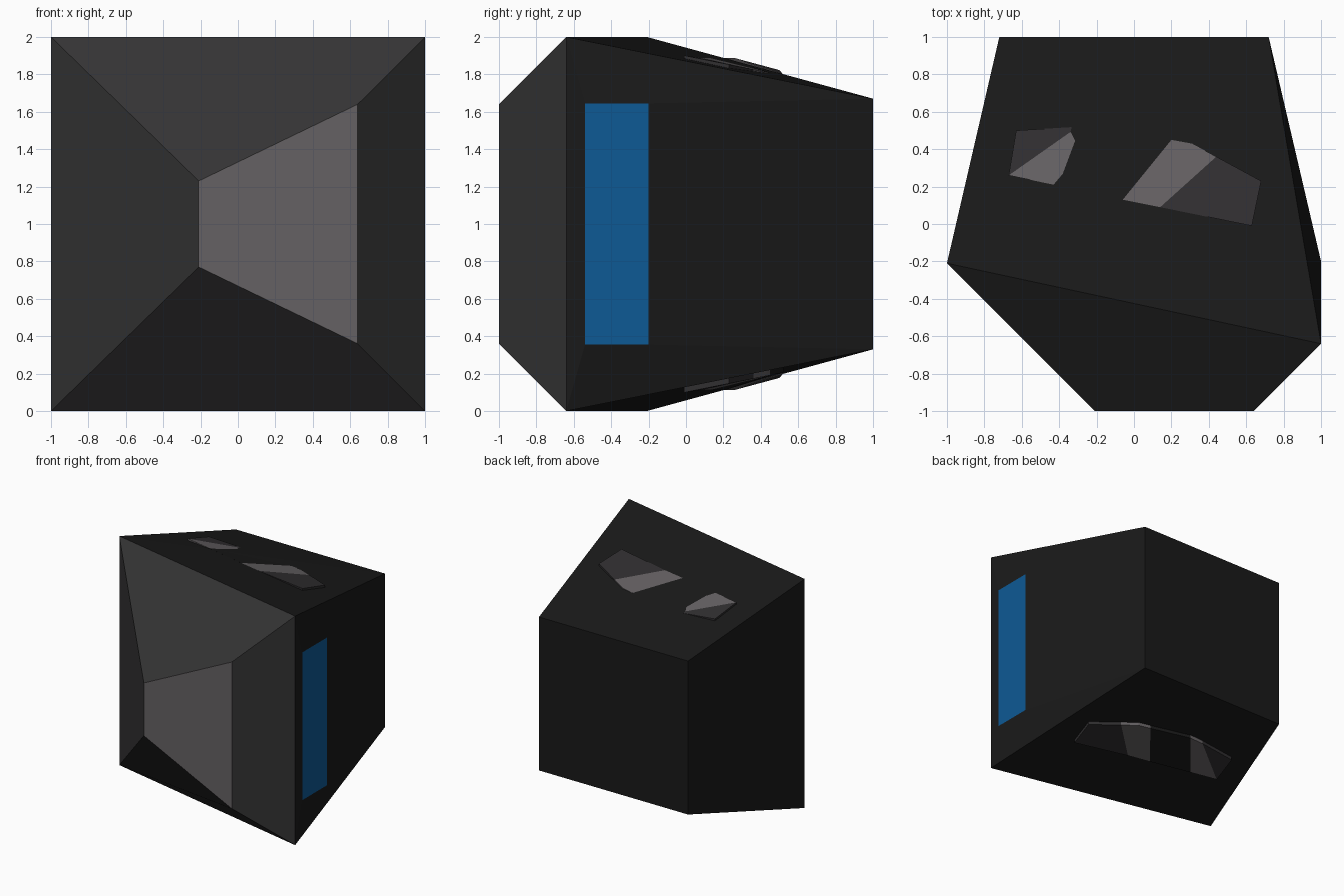
import bpy, bmesh

if "Cube" in bpy.data.objects:
    bpy.data.objects.remove(bpy.data.objects["Cube"])


def material(name, rgb):
    m = bpy.data.materials.new(name)
    m.diffuse_color = (*rgb, 1)
    m.use_nodes = True
    m.node_tree.nodes["Principled BSDF"].inputs["Base Color"].default_value = m.diffuse_color
    return m


BLACK = material("black", (0.010, 0.010, 0.010))
CHARCOAL = material("charcoal", (0.035, 0.034, 0.035))
GREY = material("grey", (0.13, 0.12, 0.125))
DARK_STRIPE = material("dark_stripe", (0.03, 0.028, 0.03))
BLUE = material("blue", (0.004, 0.10, 0.30))


def build(name, points, faces, mats):
    """Mesh from points and (point keys, material index) faces."""
    bm = bmesh.new()
    verts = {k: bm.verts.new(p) for k, p in points.items()}
    for keys, mi in faces:
        bm.faces.new([verts[k] for k in keys]).material_index = mi
    bmesh.ops.recalc_face_normals(bm, faces=bm.faces)
    mesh = bpy.data.meshes.new(name)
    bm.to_mesh(mesh)
    bm.free()
    for m in mats:
        mesh.materials.append(m)
    ob = bpy.data.objects.new(name, mesh)
    bpy.context.collection.objects.link(ob)
    return ob


# Body corners: x, y and half height about z = 1 (t = top, b = bottom)
corners = {
    "front_l": (-0.21, -1, 0.23), "front_r": (0.64, -1, 0.64),
    "side_l": (-1, -0.21, 1), "side_r": (1, -0.64, 1),
    "back_l": (-0.72, 1, 0.67), "back_r": (0.72, 1, 0.67),
    "panel_f": (1, -0.54, 0.645), "panel_b": (1, -0.20, 0.645),
}
pts = {}
for key, (x, y, h) in corners.items():
    pts[key, "t"] = (x, y, 1 + h)
    pts[key, "b"] = (x, y, 1 - h)


def wall(a, c, mi):
    return [(a, "b"), (c, "b"), (c, "t"), (a, "t")], mi


# Upright walls around the body, the right one framing the panel
faces = [
    wall("front_l", "front_r", 2), wall("front_r", "side_r", 1),
    wall("side_l", "front_l", 1), wall("back_r", "back_l", 0),
    wall("back_l", "side_l", 0),
    wall("side_r", "panel_f", 0), wall("panel_f", "panel_b", 3),
    wall("panel_b", "back_r", 0),
]
# Sloping front bevels and panel surround, top and bottom
for e in "tb":
    faces.append(([(k, e) for k in ("side_l", "side_r", "front_r", "front_l")], 1))
    faces.append(([(k, e) for k in ("side_r", "back_r", "panel_b", "panel_f")], 0))
# Twisted top and bottom, folded along opposite diagonals
for e, tris in (("t", (("side_l", "side_r", "back_r"), ("side_l", "back_r", "back_l"))),
                ("b", (("side_l", "side_r", "back_l"), ("side_r", "back_r", "back_l")))):
    for tri in tris:
        faces.append(([(k, e) for k in tri], 0))
build("body", pts, faces, [BLACK, CHARCOAL, GREY, BLUE])


def plate_height(x, y):
    """Height just below the folded underside."""
    return min(0.26 * (y + 0.425 + 0.215 * x), 0.33 * (y + 0.64) / 1.64) - 0.028


# Hazard stripes across the plate, left to right
stripes = [
    (DARK_STRIPE, [(-0.67, 0.26), (-0.30, 0.52), (-0.63, 0.50)]),
    (GREY, [(-0.67, 0.26), (-0.43, 0.21), (-0.17, 0.52), (-0.30, 0.52)]),
    (BLACK, [(-0.43, 0.21), (-0.06, 0.13), (0.20, 0.45), (-0.17, 0.52)]),
    (GREY, [(-0.06, 0.13), (0.14, 0.09), (0.44, 0.36), (0.31, 0.43), (0.20, 0.45)]),
    (DARK_STRIPE, [(0.14, 0.09), (0.63, -0.01), (0.68, 0.23), (0.44, 0.36)]),
]
# Thin slabs under the body, mirrored onto the top
for side in ("bottom", "top"):
    for i, (mat, outline) in enumerate(stripes):
        n = len(outline)
        p = {}
        for j, (x, y) in enumerate(outline):
            z = plate_height(x, y)
            for layer, h in (("out", z), ("in", z + 0.035)):
                p[layer, j] = (x, y, h if side == "bottom" else 2 - h)
        f = [([(layer, j) for j in range(n)], 0) for layer in ("out", "in")]
        for j in range(n):
            k = (j + 1) % n
            f.append(([("out", j), ("out", k), ("in", k), ("in", j)], 0))
        build(f"{side}_stripe_{i + 1}", p, f, [mat])
